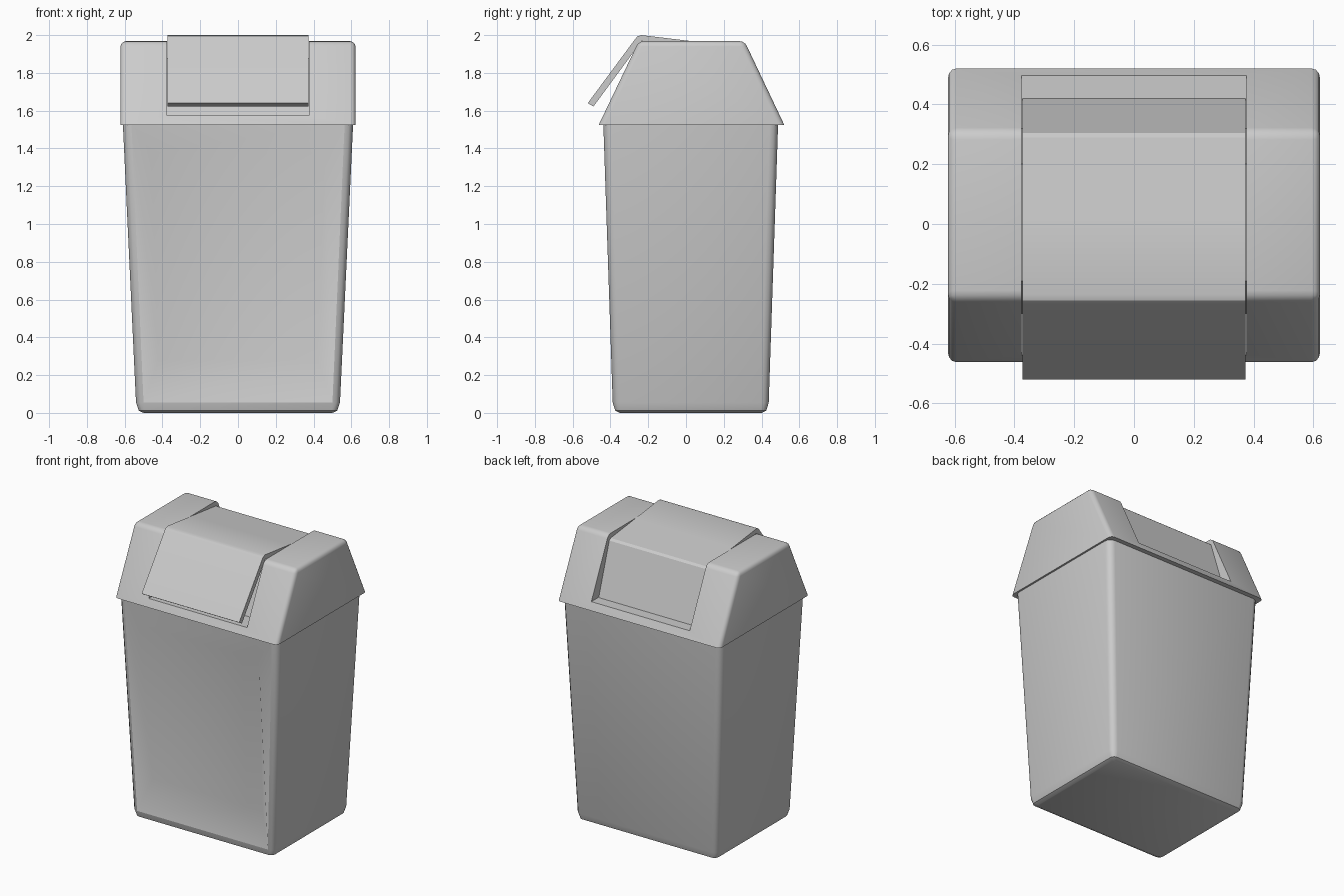
import bpy, bmesh, math

if "Cube" in bpy.data.objects:
    bpy.data.objects.remove(bpy.data.objects["Cube"])


def finish(bm, name, smooth=True):
    """Turn a bmesh into a named object."""
    bmesh.ops.recalc_face_normals(bm, faces=bm.faces)
    mesh = bpy.data.meshes.new(name)
    bm.to_mesh(mesh)
    bm.free()
    obj = bpy.data.objects.new(name, mesh)
    bpy.context.collection.objects.link(obj)
    if smooth:
        smooth_obj(obj)
    return obj


def activate(obj):
    bpy.ops.object.select_all(action='DESELECT')
    obj.select_set(True)
    bpy.context.view_layer.objects.active = obj


def smooth_obj(obj):
    activate(obj)
    bpy.ops.object.shade_smooth_by_angle(angle=math.radians(30))


def prism(profile, half_x):
    """Extrude a (y, z) profile symmetrically along x."""
    bm = bmesh.new()
    left = [bm.verts.new((-half_x, y, z)) for y, z in profile]
    right = [bm.verts.new((half_x, y, z)) for y, z in profile]
    bm.faces.new(left)
    bm.faces.new(right[::-1])
    n = len(profile)
    for i in range(n):
        j = (i + 1) % n
        bm.faces.new((left[i], right[i], right[j], left[j]))
    bmesh.ops.recalc_face_normals(bm, faces=bm.faces)
    return bm


def rounded_ring(bm, hx, hy, z, r, cy=0.025, steps=3):
    ring = []
    for q, (sx, sy) in enumerate([(1, 1), (-1, 1), (-1, -1), (1, -1)]):
        for k in range(steps + 1):
            a = math.pi / 2 * (q + k / steps)
            ring.append(bm.verts.new((sx * (hx - r) + r * math.cos(a),
                                      cy + sy * (hy - r) + r * math.sin(a), z)))
    return ring


# Bin body: tapered rounded box with a softened base
bm = bmesh.new()
levels = [(0.50, 0.375, 0.0, 0.015), (0.525, 0.40, 0.012, 0.03),
          (0.54, 0.413, 0.055, 0.04), (0.61, 0.463, 1.54, 0.045)]
rings = [rounded_ring(bm, *lv) for lv in levels]
for lo, hi in zip(rings, rings[1:]):
    n = len(lo)
    for i in range(n):
        j = (i + 1) % n
        bm.faces.new((lo[i], lo[j], hi[j], hi[i]))
bm.faces.new(rings[0][::-1])
bm.faces.new(rings[-1])
bmesh.ops.recalc_face_normals(bm, faces=bm.faces)

# Front recess, deep at the bottom and fading out at the top
front = min((f for f in bm.faces if f.calc_area() > 0.5),
            key=lambda f: f.calc_center_median().y)
bmesh.ops.inset_individual(bm, faces=[front], thickness=0.08)
for v in front.verts:
    side = 1 if v.co.x > 0 else -1
    v.co = (side * 0.46, -0.43, 1.37) if v.co.z > 0.8 else (side * 0.42, -0.33, 0.28)
finish(bm, "bin_body")

# Lid: sloped hood with rounded edges
bm = prism([(-0.462, 1.525), (-0.25, 1.968), (0.31, 1.968), (0.52, 1.525)], 0.622)
edges = [e for e in bm.edges if max(v.co.z for v in e.verts) > 1.6]
bmesh.ops.bevel(bm, geom=edges, offset=0.028, segments=3, profile=0.5, affect='EDGES')
lid = finish(bm, "lid", smooth=False)

# Opening that runs over the front, top and back of the lid
pocket = [(-0.62, 1.575), (-0.30, 1.575), (-0.19, 1.88), (0.20, 1.86),
          (0.32, 1.575), (0.70, 1.575), (0.70, 2.1), (-0.62, 2.1)]
cutter = finish(prism(pocket, 0.376), "opening_cutter", smooth=False)
cutter.hide_render = True
mod = lid.modifiers.new("opening", 'BOOLEAN')
mod.operation = 'DIFFERENCE'
mod.solver = 'EXACT'
mod.object = cutter
activate(lid)
bpy.ops.object.modifier_apply(modifier=mod.name)
bpy.data.objects.remove(cutter)
smooth_obj(lid)

# Swing flap: bent plate tilted open towards the front
flap = [(-0.52, 1.64), (-0.267, 1.982), (-0.256, 1.994), (-0.236, 2.0),
        (0.03, 1.968), (0.29, 1.937), (0.305, 1.925), (0.435, 1.53),
        (0.405, 1.53), (0.28, 1.905), (0.03, 1.938), (-0.235, 1.968),
        (-0.49, 1.622)]
finish(prism(flap, 0.373), "swing_flap")
